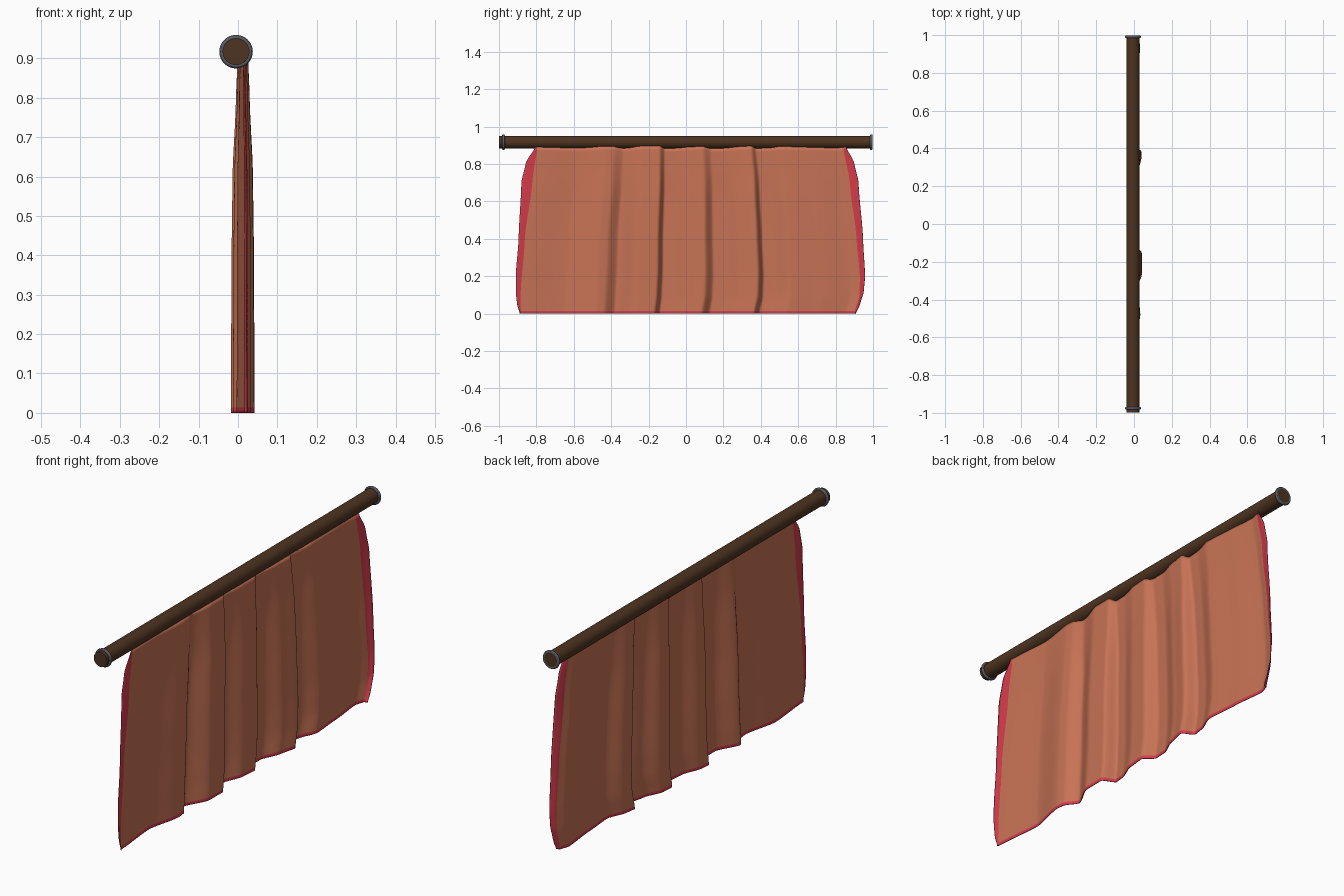
import bpy, bmesh, math

if "Cube" in bpy.data.objects:
    bpy.data.objects.remove(bpy.data.objects["Cube"])

def mat(name, col):
    m = bpy.data.materials.new(name)
    m.diffuse_color = (*col, 1)
    m.use_nodes = True
    m.node_tree.nodes["Principled BSDF"].inputs["Base Color"].default_value = m.diffuse_color
    return m

CLOTH = mat("terracotta cloth", (0.57, 0.17, 0.09))
TRIM = mat("red trim", (0.66, 0.045, 0.07))
WOOD = mat("dark wood", (0.075, 0.034, 0.015))
METAL = mat("grey metal", (0.10, 0.11, 0.13))
RX, RZ = -0.005, 0.917   # rod axis

def lerp_table(t, pts):
    """Smoothed interpolation through (position, value) points."""
    if t <= pts[0][0]:
        return pts[0][1]
    for (a, va), (b, vb) in zip(pts, pts[1:]):
        if t <= b:
            f = (t - a) / (b - a)
            f = 0.5 * f + 0.5 * f * f * (3 - 2 * f)
            return va + (vb - va) * f
    return pts[-1][1]

# Rod
bpy.ops.mesh.primitive_cylinder_add(vertices=40, radius=0.034, depth=1.996,
                                    location=(RX, -0.001, RZ), rotation=(math.pi / 2, 0, 0))
rod = bpy.context.object
rod.name = "curtain_rod"
rod.data.materials.append(WOOD)
bpy.ops.object.shade_smooth_by_angle()

# Metal rings near the rod ends
for side, y in (("front", -0.976), ("back", 0.991)):
    bpy.ops.mesh.primitive_torus_add(major_radius=0.0355, minor_radius=0.007, major_segments=40,
                                     minor_segments=12, location=(RX, y, RZ),
                                     rotation=(math.pi / 2, 0, 0))
    ring = bpy.context.object
    ring.name = side + "_rod_ring"
    ring.data.materials.append(METAL)
    bpy.ops.object.shade_smooth_by_angle()

# Outlines by height: outer edge and inner edge of the side trims
LEFT_OUT = [(0, -.888), (.05, -.903), (.12, -.91), (.2, -.91), (.4, -.895), (.7, -.88), (.8, -.858), (.9, -.80)]
LEFT_IN = [(0, -.884), (.1, -.885), (.4, -.862), (.7, -.822), (.9, -.795)]
RIGHT_IN = [(0, .90), (.1, .928), (.2, .93), (.4, .912), (.7, .876), (.9, .84)]
RIGHT_OUT = [(0, .907), (.05, .93), (.12, .95), (.2, .957), (.4, .946), (.7, .922), (.8, .90), (.9, .85)]

# Fold depth along the lower hem: (y, x)
FOLDS = [(-.92, .024), (-.88, .018), (-.65, -.002), (-.48, .032), (-.44, .028), (-.38, -.012),
         (-.27, .040), (-.168, .041), (-.14, -.017), (-.09, -.012), (0, .02), (.085, .028),
         (.13, -.017), (.19, -.014), (.28, .022), (.365, .040), (.395, -.013), (.45, -.006),
         (.54, .028), (.70, .016), (.86, 0), (.91, .014), (.95, .030)]
AMPLITUDE = [(0, 1), (.4, .93), (.6, .85), (.8, .55), (.9, .42)]

# Curtain sheet: trim columns, cloth columns, trim columns
cols = [(-1, i / 4) for i in range(4)] + [(0, i / 240) for i in range(241)] + [(1, i / 4) for i in range(1, 5)]
rows = [0, .007, .014] + [.014 + .876 * i / 44 for i in range(1, 45)]
bm = bmesh.new()
grid = []
for z in rows:
    lo, li = lerp_table(z, LEFT_OUT), lerp_table(z, LEFT_IN)
    ri, ro = lerp_table(z, RIGHT_IN), lerp_table(z, RIGHT_OUT)
    line = []
    for zone, t in cols:
        if zone < 0:
            y, yb = lo + (li - lo) * t, -.92 + .035 * t
        elif zone > 0:
            y, yb = ri + (ro - ri) * t, .905 + .045 * t
        else:
            y, yb = li + (ri - li) * t, -.885 + 1.79 * t
        x = 0.012 + (lerp_table(yb, FOLDS) - 0.012) * lerp_table(z, AMPLITUDE)
        zz = z + 0.5 * (x - 0.012) * max(0, (z - .6) / .29)
        line.append(bm.verts.new((x, y, zz)))
    grid.append(line)
for r in range(len(rows) - 1):
    for c in range(len(cols) - 1):
        f = bm.faces.new((grid[r][c], grid[r][c + 1], grid[r + 1][c + 1], grid[r + 1][c]))
        f.smooth = True
        # red on the side strips and the lower hem
        f.material_index = 1 if r < 2 or c < 4 or c >= len(cols) - 5 else 0
mesh = bpy.data.meshes.new("curtain")
bm.to_mesh(mesh)
bm.free()
mesh.materials.append(CLOTH)
mesh.materials.append(TRIM)
curtain = bpy.data.objects.new("curtain", mesh)
bpy.context.collection.objects.link(curtain)
thick = curtain.modifiers.new("thickness", 'SOLIDIFY')
thick.thickness = 0.003
thick.offset = 0
